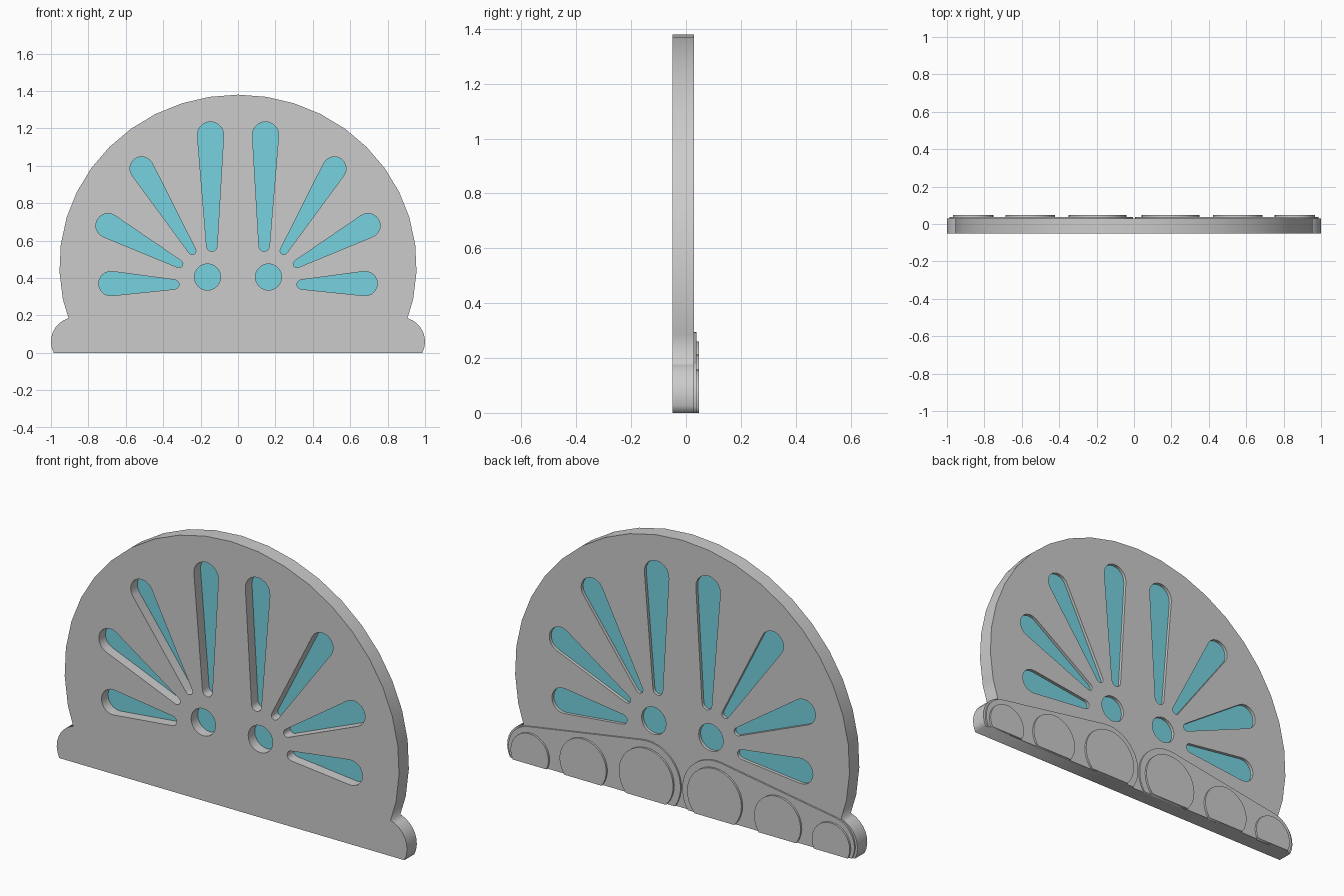
import bpy
from math import sin, cos, asin, acos, atan2, pi, hypot

if "Cube" in bpy.data.objects:
    bpy.data.objects.remove(bpy.data.objects["Cube"])


def arc(cx, cz, r, a0, a1, n, rz=None):
    rz = rz or r
    return [(cx + r * cos(a0 + (a1 - a0) * i / n), cz + rz * sin(a0 + (a1 - a0) * i / n))
            for i in range(n + 1)]


def tangents(a, b):
    # direction and tangent angle of the shape wrapping two circles (x, z, r)
    dx, dz = b[0] - a[0], b[1] - a[1]
    return atan2(dz, dx), acos((a[2] - b[2]) / hypot(dx, dz))


def teardrop(a, b):
    t, p = tangents(a, b)
    return arc(*b, t - p, t + p, 10) + arc(*a, t + p, t + 2 * pi - p, 6)


def flip(pts):
    return [(-x, z) for x, z in reversed(pts)]


def slab(name, loops, y0, y1, color=None):
    # flat outline(s), inner loops become holes, extruded between y0 and y1
    cu = bpy.data.curves.new(name, 'CURVE')
    cu.dimensions = '2D'
    cu.fill_mode = 'BOTH'
    cu.extrude = (y1 - y0) / 2
    for pts in loops:
        sp = cu.splines.new('POLY')
        sp.points.add(len(pts) - 1)
        for p, (x, z) in zip(sp.points, pts):
            p.co = (x, z, 0, 1)
        sp.use_cyclic_u = True
    ob = bpy.data.objects.new(name, cu)
    bpy.context.collection.objects.link(ob)
    ob.rotation_euler = (pi / 2, 0, 0)
    ob.location.y = (y0 + y1) / 2
    bpy.ops.object.select_all(action='DESELECT')
    ob.select_set(True)
    bpy.context.view_layer.objects.active = ob
    bpy.ops.object.convert(target='MESH')
    ob = bpy.context.object
    ob.name = name
    if color:
        ob.data.materials.append(color)
    return ob


glass = bpy.data.materials.new("cyan_glass")
glass.diffuse_color = (0.18, 0.65, 0.74, 1)
glass.use_nodes = True
glass.node_tree.nodes["Principled BSDF"].inputs["Base Color"].default_value = glass.diffuse_color

# Window openings: four petals and a round eye per side
petals = [((0.14, 0.57, 0.028), (0.147, 1.165, 0.07)),
          ((0.245, 0.545, 0.02), (0.515, 0.985, 0.063)),
          ((0.315, 0.475, 0.02), (0.695, 0.68, 0.065)),
          ((0.34, 0.365, 0.025), (0.68, 0.37, 0.065))]
half = [teardrop(a, b) for a, b in petals]
half.append(arc(0.163, 0.405, 0.07, 0, 2 * pi * 23 / 24, 23))
openings = half + [flip(p) for p in half]

# Arched plate with a rounded foot at each end
foot = arc(0.87, 0.06, 0.13, -asin(0.06 / 0.13), 1.29, 8)
dome = arc(0, 0.465, 0.955, -pi / 16, pi / 2, 11, 0.915)
right = foot + dome
outline = right + flip(right)[1:]
slab("arched_plate", [outline] + openings, -0.05, 0.03)

# Glass panes set towards the back of the openings
for i, loop in enumerate(openings):
    slab(f"window_pane_{i + 1}", [loop], 0.004, 0.014, glass)

# Raised base trim and stepped discs on the back
big, end = (0.195, 0.105, 0.19), (0.86, 0.06, 0.128)
t, p = tangents(big, end)
trim = (arc(*end, -asin(end[1] / end[2]), t + p, 10)
        + arc(*big, t + p, pi + asin(big[1] / big[2]), 14))
discs = [(0.195, 0.105, 0.155), (0.555, 0.08, 0.133), (0.86, 0.05, 0.108)]
for side, f in (("right", lambda q: q), ("left", flip)):
    slab(f"base_trim_{side}", [f(trim)], 0.025, 0.038)
    for i, (x, z, r) in enumerate(discs):
        s = asin(z / r)
        slab(f"base_disc_{side}_{i + 1}", [f(arc(x, z, r, -s, pi + s, 24))], 0.03, 0.048)
